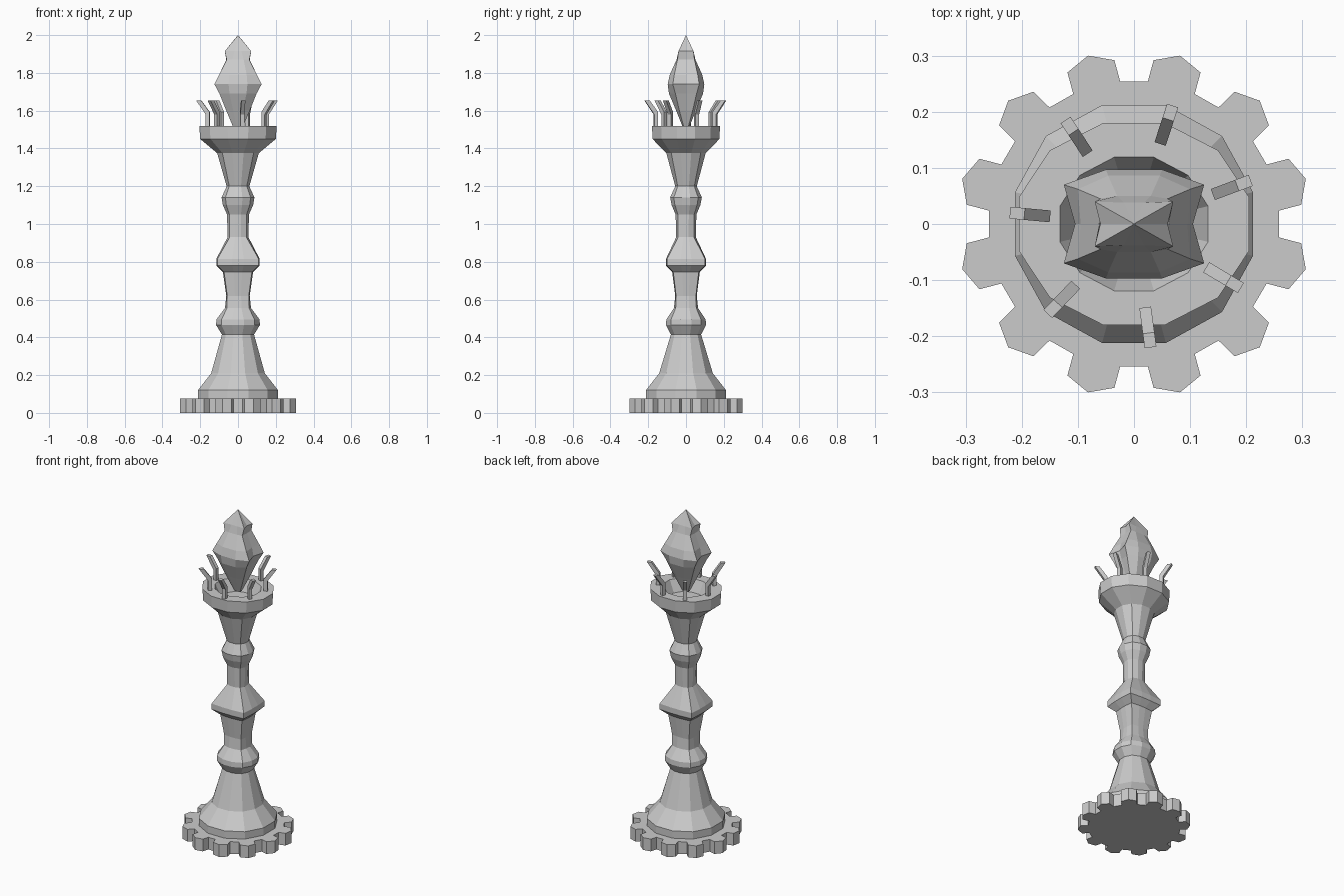
import bpy, bmesh
from math import sin, cos, radians

cube = bpy.data.objects.get("Cube")
if cube:
    bpy.data.objects.remove(cube)

grey = bpy.data.materials.new("stone grey")
grey.use_nodes = True
COLOUR = (0.6, 0.6, 0.6, 1)
grey.diffuse_color = COLOUR
grey.node_tree.nodes["Principled BSDF"].inputs["Base Color"].default_value = COLOUR


def finish(name, bm):
    bmesh.ops.recalc_face_normals(bm, faces=bm.faces)
    mesh = bpy.data.meshes.new(name)
    bm.to_mesh(mesh)
    bm.free()
    mesh.materials.append(grey)
    obj = bpy.data.objects.new(name, mesh)
    bpy.context.collection.objects.link(obj)
    return obj


def loft(name, rings):
    """Skin equal-length rings of points and cap both ends."""
    bm = bmesh.new()
    loops = [[bm.verts.new(p) for p in ring] for ring in rings]
    n = len(loops[0])
    for low, high in zip(loops, loops[1:]):
        for i in range(n):
            j = (i + 1) % n
            bm.faces.new((low[i], low[j], high[j], high[i]))
    bm.faces.new(loops[0][::-1])
    bm.faces.new(loops[-1])
    return finish(name, bm)


def mirror_quadrant(points, z):
    """Mirror first-quadrant points into a full ring, skipping doubles on the x axis."""
    half = points + [(-x, y) for x, y in reversed(points)]
    return [(x, y, z) for x, y in half + [(-x, -y) for x, y in half if y > 0]]


# Toothed foot plate
outline = []
for tooth in range(12):
    for offset, r in ((-9.6, .26), (-8.3, .30), (0, .317), (8.3, .30), (9.6, .26)):
        a = radians(15 + 30 * tooth + offset)
        outline.append((r * cos(a), r * sin(a) * .98))
loft("toothed_base", [[(x, y, z) for x, y in outline] for z in (0, .075)])

# Twelve-sided column: height, half width, half depth, corner fullness
PROFILE = [
    (.07, .212, .212, .74), (.12, .212, .212, .74), (.21, .142, .142, .74),
    (.415, .085, .08, .76), (.465, .116, .106, .76), (.495, .114, .104, .76),
    (.555, .069, .064, .85), (.62, .062, .057, .92), (.745, .08, .073, .92),
    (.78, .115, .106, .95), (.815, .115, .106, .95), (.93, .055, .052, .8),
    (1.05, .058, .055, .78), (1.1, .08, .076, .77), (1.14, .087, .084, .77),
    (1.2, .06, .057, .77), (1.375, .11, .104, .75), (1.45, .2, .177, .73),
    (1.52, .205, .18, .73), (1.52, .132, .119, .73), (1.45, .1, .09, .73),
]
loft("column", [
    mirror_quadrant([(w, d * .268), (w * c, d * c), (w * .268, d)], z)
    for z, w, d, c in PROFILE])

# Crown prongs, bent outwards around the rim
PRONG = [(.15, 1.5), (.171, 1.5), (.171, 1.58), (.222, 1.655), (.196, 1.655), (.15, 1.592)]
for k in range(7):
    prong = loft(f"crown_prong_{k + 1}", [[(r, y, z) for r, z in PRONG] for y in (-.0105, .0105)])
    prong.rotation_euler.z = radians(20.5 + 360 * k / 7)

# Faceted flame: height, side x, corner x and y, front x and y
FLAME = [
    (1.5, .018, .02, .008, .006, .012), (1.6, .06, .062, .035, .025, .052),
    (1.69, .09, .098, .056, .045, .09), (1.74, .105, .125, .07, .05, .097),
    (1.79, .095, .1, .062, .046, .086), (1.87, .062, .06, .045, .03, .05),
    (1.915, .06, .07, .04, .018, .038), (1.998, .002, .001, .001, .0005, .001),
]
loft("flame", [
    mirror_quadrant([(s, 0), (cx, cy), (fx, fy)], z)
    for z, s, cx, cy, fx, fy in FLAME])
